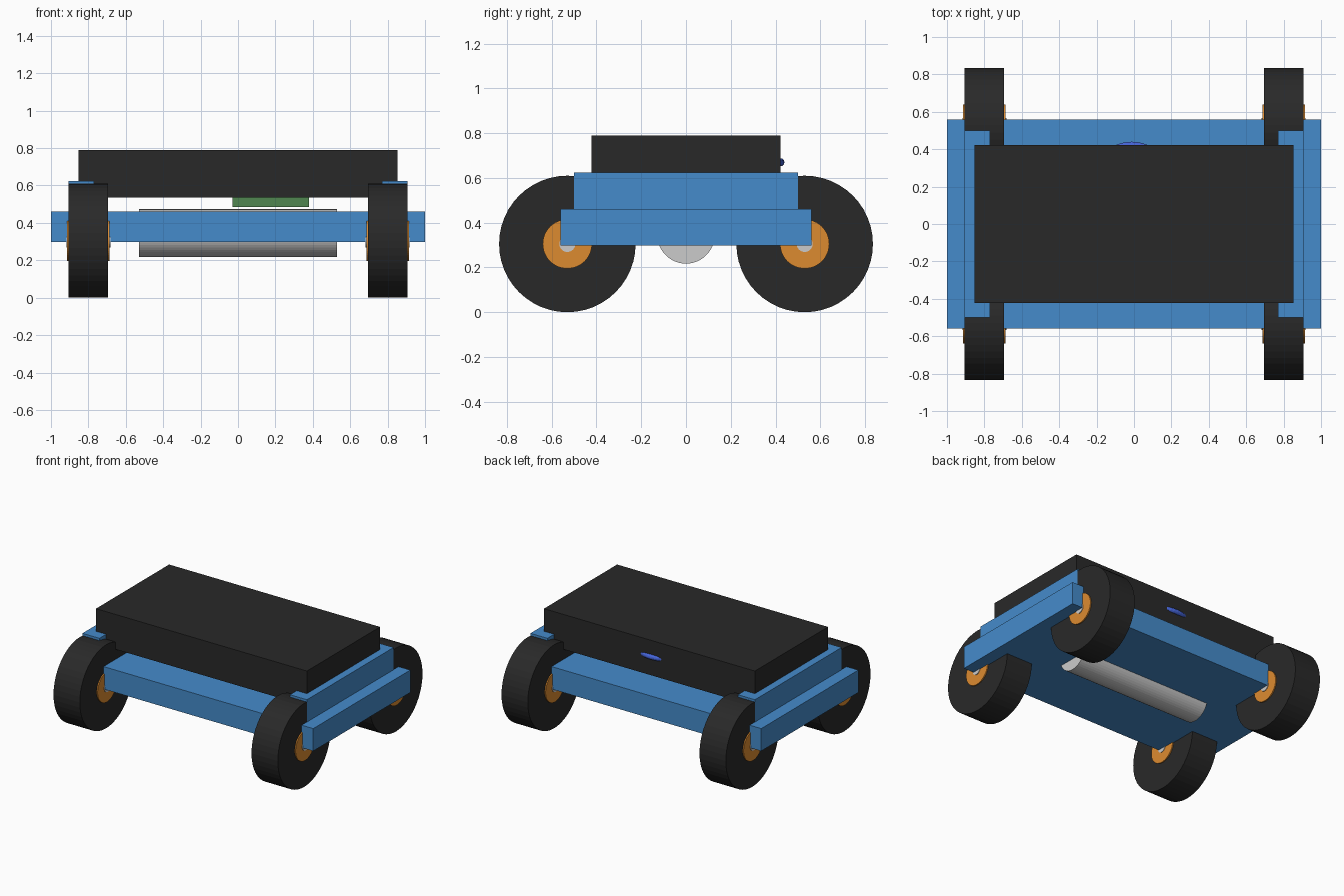
import bpy
from math import pi

if "Cube" in bpy.data.objects:
    bpy.data.objects.remove(bpy.data.objects["Cube"])


def material(name, rgb):
    m = bpy.data.materials.new(name)
    m.diffuse_color = (*rgb, 1)
    m.use_nodes = True
    m.node_tree.nodes["Principled BSDF"].inputs["Base Color"].default_value = m.diffuse_color
    return m


BLUE = material("chassis_blue", (0.06, 0.26, 0.60))
BLACK = material("black", (0.022, 0.022, 0.022))
ORANGE = material("hub_orange", (0.72, 0.26, 0.03))
GREEN = material("board_green", (0.08, 0.24, 0.08))
WIRE = material("wire_blue", (0.06, 0.13, 0.70))


def finish(name, mat):
    ob = bpy.context.object
    ob.name = name
    if mat:
        ob.data.materials.append(mat)
    return ob


def box(name, x, y, z, mat):
    """Box from (min, max) ranges."""
    bpy.ops.mesh.primitive_cube_add(
        size=1, location=[(a + b) / 2 for a, b in (x, y, z)])
    bpy.context.object.scale = [b - a for a, b in (x, y, z)]
    bpy.ops.object.transform_apply(location=False, rotation=False, scale=True)
    return finish(name, mat)


def rod(name, centre, radius, length, mat, sides=48):
    """Cylinder lying along x."""
    bpy.ops.mesh.primitive_cylinder_add(
        vertices=sides, radius=radius, depth=length,
        location=centre, rotation=(0, pi / 2, 0))
    return finish(name, mat)


# Chassis plate and battery cover
box("chassis_plate", (-1, 1), (-0.56, 0.56), (0.298, 0.462), BLUE)
box("battery_cover", (-0.852, 0.852), (-0.422, 0.422), (0.535, 0.79), BLACK)

# Motor slung through the plate
rod("motor", (0, 0, 0.345), 0.128, 1.06, None)

# Circuit board under the cover, wire loop poking out at the back
box("circuit_board", (-0.03, 0.38), (-0.15, 0.15), (0.484, 0.56), GREEN)
bpy.ops.mesh.primitive_torus_add(
    major_segments=48, minor_segments=12, major_radius=0.19,
    minor_radius=0.018, location=(-0.012, 0.232, 0.67))
finish("wire_loop", WIRE)

for side, sx in (("left", -1), ("right", 1)):
    # Side rails on top of the plate
    box(f"{side}_rail", sorted((sx * 0.77, sx * 0.907)),
        (-0.5, 0.5), (0.46, 0.625), BLUE)
    # Wheels with hubs and axle stubs
    for end, sy in (("front", -1), ("back", 1)):
        c = (sx * 0.8, sy * 0.53, 0.305)
        rod(f"{end}_{side}_wheel", c, 0.305, 0.212, BLACK)
        rod(f"{end}_{side}_hub", c, 0.11, 0.228, ORANGE)
        rod(f"{end}_{side}_axle", c, 0.036, 0.236, None, 24)
